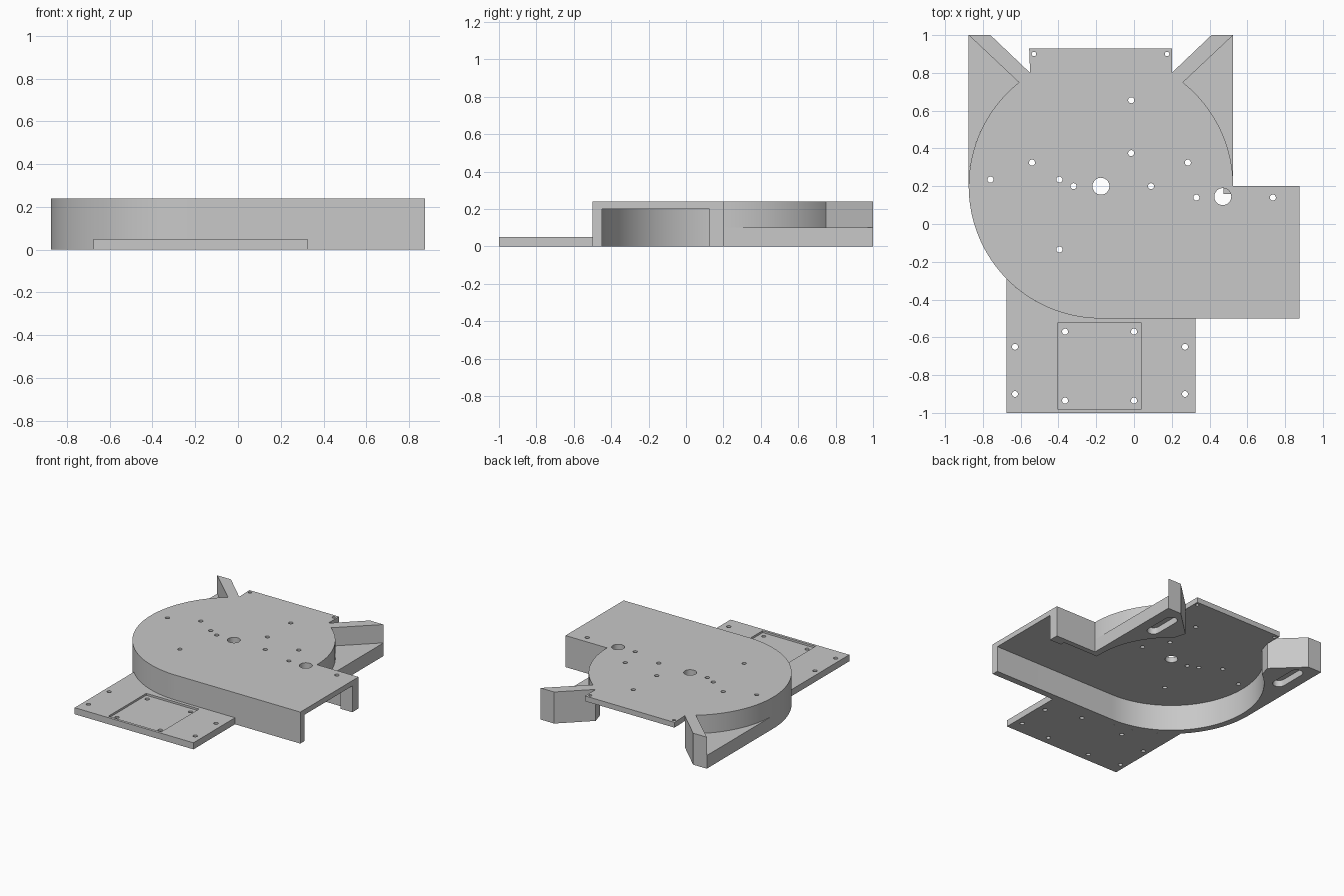
import bpy, bmesh, math
from math import radians, cos, sin

if "Cube" in bpy.data.objects:
    bpy.data.objects.remove(bpy.data.objects["Cube"])

grey = bpy.data.materials.new("mid_grey")
grey.use_nodes = True
GREY = (0.58, 0.58, 0.58, 1)
grey.diffuse_color = GREY
grey.node_tree.nodes["Principled BSDF"].inputs["Base Color"].default_value = GREY

CX, CY, R = -0.175, 0.2, 0.7     # drum centre and radius
RIM = 0.05                       # rim wall thickness
TOP, UNDER = 0.24, 0.2           # cover plate heights
END = 51.7                       # angle where the drum meets a fin


def arc(a, b, r=R, cx=CX, cy=CY, n=40):
    steps = [radians(a + (b - a) * i / n) for i in range(n + 1)]
    return [(cx + r * cos(t), cy + r * sin(t)) for t in steps]


def mirrored(points):
    return [(2 * CX - x, y) for x, y in points]


def rect(x0, x1, y0, y1):
    return [(x0, y0), (x1, y0), (x1, y1), (x0, y1)]


def prism(name, outlines, z0, z1):
    """Extrude one or more outlines between two heights."""
    bm = bmesh.new()
    for outline in outlines:
        face = bm.faces.new([bm.verts.new((x, y, z0)) for x, y in outline])
        new = bmesh.ops.extrude_face_region(bm, geom=[face])["geom"]
        verts = [v for v in new if isinstance(v, bmesh.types.BMVert)]
        bmesh.ops.translate(bm, verts=verts, vec=(0, 0, z1 - z0))
    bmesh.ops.recalc_face_normals(bm, faces=bm.faces)
    mesh = bpy.data.meshes.new(name)
    bm.to_mesh(mesh)
    bm.free()
    mesh.materials.append(grey)
    ob = bpy.data.objects.new(name, mesh)
    bpy.context.collection.objects.link(ob)
    return ob


def activate(ob):
    bpy.ops.object.select_all(action='DESELECT')
    ob.select_set(True)
    bpy.context.view_layer.objects.active = ob


def cut(ob, outlines, z0, z1):
    cutter = prism("cutter", outlines, z0, z1)
    cutter.hide_render = True
    mod = ob.modifiers.new("cut", 'BOOLEAN')
    mod.operation, mod.solver, mod.object = 'DIFFERENCE', 'EXACT', cutter
    activate(ob)
    bpy.ops.object.modifier_apply(modifier=mod.name)
    bpy.data.objects.remove(cutter)


def holes(points, r):
    return [arc(0, 360, r, x, y, 24)[:-1] for x, y in points]


# Cover plate: drum top, side slab and rear tongue
cover_outline = (
    [(0.875, -0.5), (0.875, CY)] + arc(0, END)
    + [(0.2, 0.8), (0.2, 0.93), (-0.555, 0.93), (-0.55, 0.8)]
    + arc(180 - END, 270, n=90))
cover = prism("cover_plate", [cover_outline], UNDER, TOP)
small = [(-0.015, 0.655), (-0.015, 0.375), (0.285, 0.325), (-0.54, 0.325),
         (-0.76, 0.235), (-0.395, 0.235), (-0.32, 0.2), (0.09, 0.2),
         (0.33, 0.14), (0.735, 0.14), (-0.395, -0.135)]
cut(cover, holes(small, 0.016)
    + holes([(-0.53, 0.9), (0.175, 0.9)], 0.012)
    + holes([(CX, CY), (0.47, 0.145)], 0.045), UNDER - 0.1, TOP + 0.1)

# Rim walls under the cover, running into the straight front wall
front_rim = (
    [(0.875, -0.5), (0.875, -0.5 + RIM)] + arc(270, 180 - END, R - RIM, n=90)
    + [(-0.55, 0.8)] + arc(180 - END, 270, n=90))
prism("front_rim", [front_rim], 0, UNDER)
prism("left_rim", [arc(0, END) + [(0.2, 0.8)] + arc(END, 0, R - RIM)], 0, UNDER)
prism("slab_back_wall", [rect(0.475, 0.775, 0.16, CY)], 0, UNDER)
prism("slab_corner_post", [rect(0.775, 0.875, 0.125, CY)], 0, UNDER)

# Mounting ears: low floor, tall diagonal fin, blind slot underneath
ear = arc(0, END) + [(0.525, 1)]
fin = [arc(END, END, n=1)[0], (0.525, 1), (0.41, 1), (0.2, 0.8)]
slot = arc(0, 180, 0.045, 0.4, 0.88, 12) + arc(180, 360, 0.045, 0.4, 0.69, 12)
for side, flip in (("left", list), ("right", mirrored)):
    for part, outline, height in (("ear", ear, 0.1), ("fin", fin, TOP)):
        ob = prism(f"{side}_{part}", [flip(outline)], 0, height)
        cut(ob, [flip(slot)], -0.05, 0.05)

# Thin front base plate, shaped to the drum, with a shallow recess
start = 180 + math.degrees(math.acos(0.5 / R))
base = prism("base_plate", [
    [(-0.675, -1), (0.325, -1), (0.325, -0.5)] + arc(270, start)], 0, 0.05)
cut(base, [rect(-0.405, 0.04, -0.98, -0.525)], 0.035, 0.1)
cut(base, holes([(x, y) for x in (-0.365, 0) for y in (-0.57, -0.935)]
                + [(x, y) for x in (-0.63, 0.27) for y in (-0.65, -0.9)],
                0.016), -0.05, 0.1)

for ob in bpy.context.collection.objects:
    if ob.type == 'MESH' and grey.name in ob.data.materials:
        activate(ob)
        bpy.ops.object.shade_smooth_by_angle(angle=radians(30))
